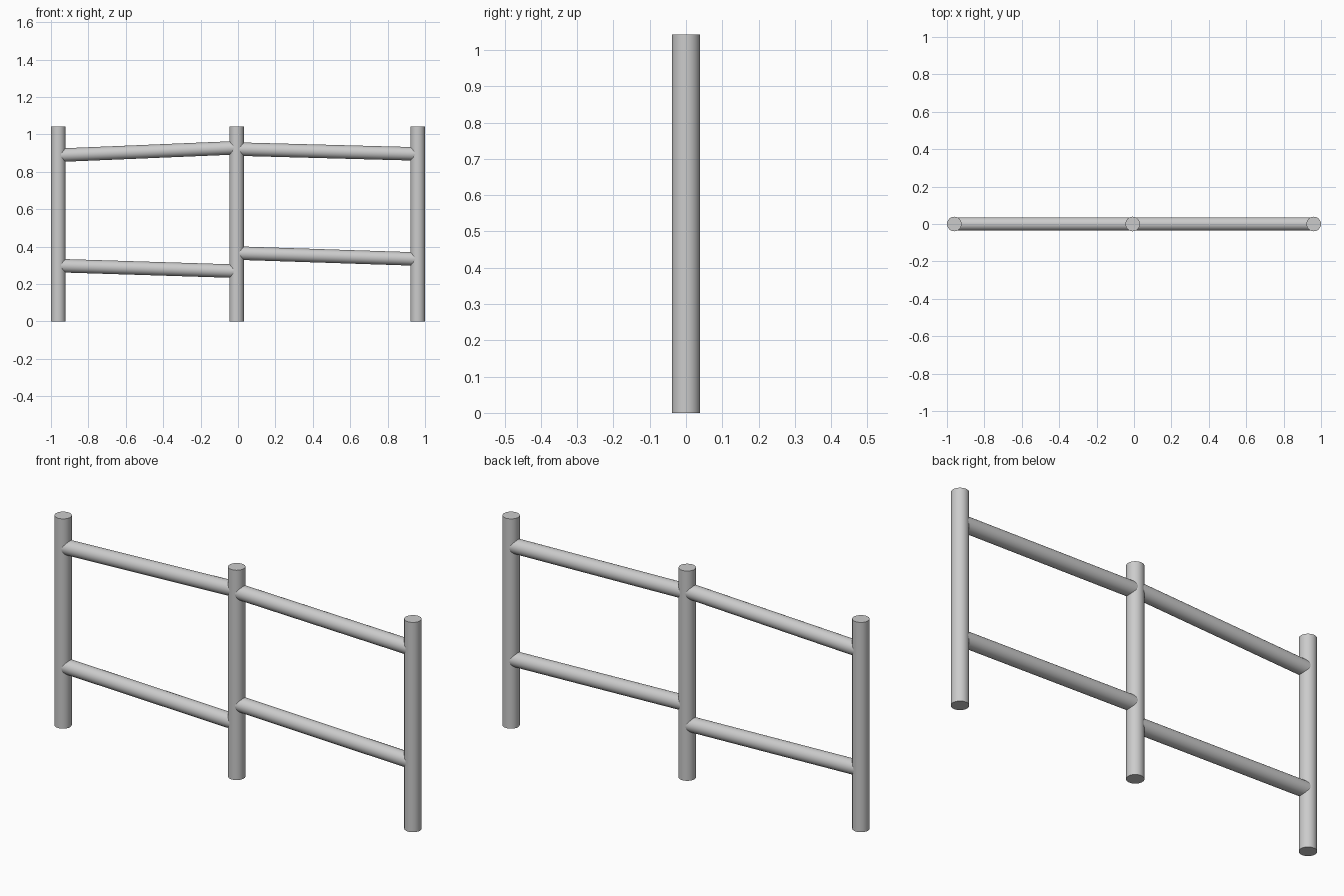
import bpy
from mathutils import Vector

if "Cube" in bpy.data.objects:
    bpy.data.objects.remove(bpy.data.objects["Cube"])

POST_R, RAIL_R, HEIGHT = 0.039, 0.036, 1.042
LEFT, MID, RIGHT = -0.961, -0.007, 0.961


def pole(name, start, end, radius):
    """Smooth round pole running between two points."""
    a, b = Vector(start), Vector(end)
    axis = b - a
    bpy.ops.mesh.primitive_cylinder_add(
        vertices=32, radius=radius, depth=axis.length, location=(a + b) / 2,
        rotation=axis.to_track_quat('Z', 'Y').to_euler())
    obj = bpy.context.object
    obj.name = name
    bpy.ops.object.shade_smooth_by_angle()
    return obj


# Upright posts
for name, x in (("left_post", LEFT), ("middle_post", MID), ("right_post", RIGHT)):
    pole(name, (x, 0, 0), (x, 0, HEIGHT), POST_R)

# Slightly crooked rails, ending inside the posts
rails = (
    ("left_upper_rail", LEFT, 0.888, MID, 0.928),
    ("left_lower_rail", LEFT, 0.298, MID, 0.268),
    ("right_upper_rail", MID, 0.921, RIGHT, 0.895),
    ("right_lower_rail", MID, 0.365, RIGHT, 0.333),
)
for name, x0, z0, x1, z1 in rails:
    pole(name, (x0, 0, z0), (x1, 0, z1), RAIL_R)
